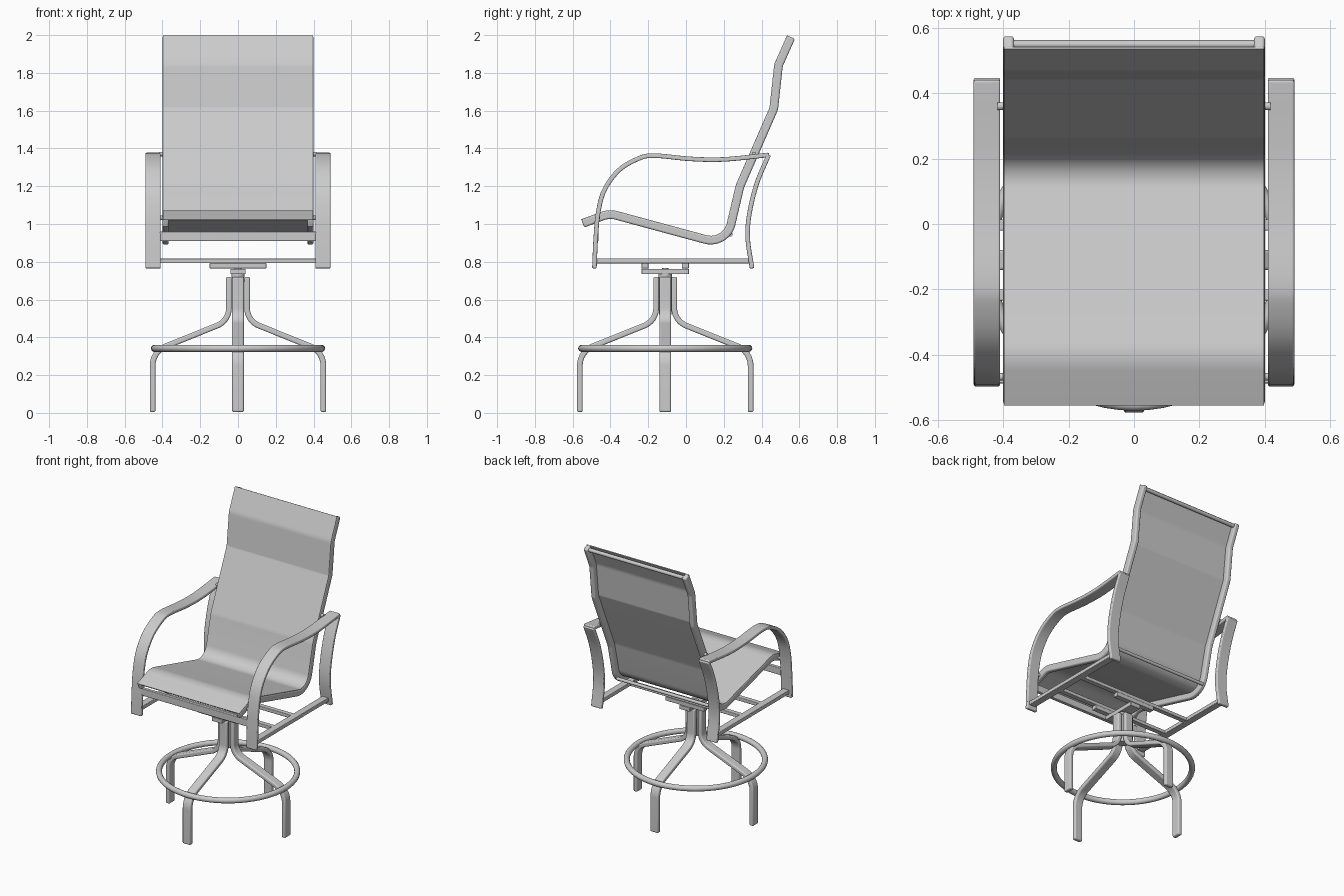
import bpy, bmesh, math
from mathutils import Vector, Matrix

old = bpy.data.objects.get("Cube")
if old:
    bpy.data.objects.remove(old, do_unlink=True)

GREY = (0.6, 0.6, 0.6, 1)
mat = bpy.data.materials.new("warm_grey")
mat.use_nodes = True
mat.diffuse_color = GREY
mat.node_tree.nodes["Principled BSDF"].inputs["Base Color"].default_value = GREY
HUB_Y = -0.11


def finish(name, bm, bevel=0.0):
    bmesh.ops.recalc_face_normals(bm, faces=bm.faces)
    me = bpy.data.meshes.new(name)
    bm.to_mesh(me)
    bm.free()
    me.materials.append(mat)
    ob = bpy.data.objects.new(name, me)
    bpy.context.collection.objects.link(ob)
    if bevel:
        mod = ob.modifiers.new("soft_edges", "BEVEL")
        mod.width, mod.segments, mod.limit_method = bevel, 3, "ANGLE"
        mod.angle_limit = math.radians(50)
    bpy.ops.object.select_all(action="DESELECT")
    ob.select_set(True)
    bpy.context.view_layer.objects.active = ob
    bpy.ops.object.shade_smooth_by_angle(angle=math.radians(35))
    return ob


def fillet(points, steps=8):
    """Round the corners of a path of (u, v, radius)."""
    pts = [Vector(p[:2]) for p in points]
    out = [pts[0]]
    for i in range(1, len(pts) - 1):
        a, b = (pts[i - 1] - pts[i]).normalized(), (pts[i + 1] - pts[i]).normalized()
        turn = math.pi - a.angle(b)
        reach = points[i][2] * math.tan(turn / 2)
        p, q = pts[i] + a * reach, pts[i] + b * reach
        centre = pts[i] + (a + b).normalized() * points[i][2] / math.cos(turn / 2)
        for k in range(steps + 1):
            d = (p - centre).lerp(q - centre, k / steps).normalized()
            out.append(centre + d * points[i][2])
    return out + [pts[-1]]


def spline(points, steps=6):
    """Smooth curve through the given points."""
    p = [Vector(q) for q in points]
    p = [2 * p[0] - p[1]] + p + [2 * p[-1] - p[-2]]
    out = []
    for a, b, c, d in zip(p, p[1:], p[2:], p[3:]):
        for k in range(steps):
            t = k / steps
            out.append(0.5 * (2 * b + (c - a) * t + (2 * a - 5 * b + 4 * c - d) * t ** 2
                              + (3 * b - a - 3 * c + d) * t ** 3))
    return out + [p[-2]]


def band(name, path, x0, x1, low, high, bevel=0.0, place=None):
    """Sweep a flat bar along a path in the YZ plane, offset low..high from it."""
    bm = bmesh.new()
    rings = []
    for i, p in enumerate(path):
        before = (p - path[i - 1]).normalized() if i else None
        after = (path[i + 1] - p).normalized() if i < len(path) - 1 else None
        t = ((before or after) + (after or before)).normalized()
        n = Vector((-t.y, t.x))
        rings.append([bm.verts.new((x, *(p + n * o)))
                      for x, o in ((x0, low), (x1, low), (x1, high), (x0, high))])
    for r, s in zip(rings, rings[1:]):
        for k in range(4):
            bm.faces.new((r[k], r[(k + 1) % 4], s[(k + 1) % 4], s[k]))
    bm.faces.new(rings[0])
    bm.faces.new(rings[-1])
    if place:
        bm.transform(place)
    return finish(name, bm, bevel)


def box(name, centre, size, bevel=0.004):
    bm = bmesh.new()
    bmesh.ops.create_cube(bm, size=1, matrix=Matrix.Translation(centre) @ Matrix.Diagonal((*size, 1)))
    return finish(name, bm, bevel)


def rod(name, centre, radius, length, axis="Z"):
    turn = Matrix.Rotation(math.pi / 2, 4, "Y") if axis == "X" else Matrix()
    bm = bmesh.new()
    bmesh.ops.create_cone(bm, cap_ends=True, segments=24, radius1=radius, radius2=radius,
                          depth=length, matrix=Matrix.Translation(centre) @ turn)
    return finish(name, bm)


# Sling seat and its side rails share one profile
sling = fillet([(-0.547, 1.003, 0), (-0.405, 1.055, 0.12), (0.213, 0.888, 0.11),
                (0.286, 1.2, 0.12), (0.465, 1.61, 0.06), (0.49, 1.84, 0.08), (0.556, 1.989, 0)])
band("sling_fabric", sling, -0.398, 0.398, 0.017, 0.0235)
arm = spline([(-0.485, 0.765), (-0.478, 0.92), (-0.465, 1.06), (-0.432, 1.18), (-0.355, 1.285),
              (-0.25, 1.347), (-0.165, 1.362), (0.02, 1.345), (0.2, 1.342), (0.44, 1.366)])
rear = spline([(0.438, 1.366), (0.375, 1.215), (0.335, 1.05), (0.327, 0.92), (0.35, 0.765)])

for side, s in (("left", 1), ("right", -1)):
    band(side + "_sling_rail", sling, s * 0.367, s * 0.4, -0.0225, 0.0225, 0.009)
    band(side + "_armrest", arm, s * 0.409, s * 0.49, -0.012, 0.012, 0.006)
    band(side + "_rear_support", rear, s * 0.409, s * 0.49, -0.012, 0.012, 0.006)
    box(side + "_lower_bar", (s * 0.45, -0.07, 0.805), (0.05, 0.83, 0.027))
    for y, z in ((-0.467, 1.032), (0.36, 1.37)):
        rod(side + "_spacer", (s * 0.403, y, z), 0.012, 0.03, "X")

# Cross members
box("front_crossbar", (0, -0.475, 0.935), (0.83, 0.024, 0.05))
rod("seat_rod", (0, 0.236, 0.945), 0.011, 0.75, "X")
rod("top_rod", (0, 0.549, 1.972), 0.013, 0.75, "X")

# Swivel mount
for y in (-0.217, -0.003):
    box("lower_crossbar", (0, y, 0.805), (0.88, 0.034, 0.025))
    box("mount_plate", (0, y, 0.779), (0.3, 0.036, 0.028), 0.002)
box("mount_strap", (0, HUB_Y, 0.749), (0.08, 0.25, 0.028), 0.002)
rod("swivel_bolt", (0, HUB_Y, 0.75), 0.018, 0.036)
rod("swivel_collar", (0, HUB_Y, 0.727), 0.035, 0.02)
rod("pedestal_post", (0, HUB_Y, 0.62), 0.032, 0.2)

# Four bent legs and the foot ring
leg = fillet([(0.048, 0.72, 0), (0.048, 0.487, 0.1), (0.452, 0.325, 0.11), (0.452, 0.005, 0)])
for i, name in enumerate(("rear_leg", "left_leg", "front_leg", "right_leg")):
    band(name, leg, -0.031, 0.031, -0.015, 0.015, 0.008,
         Matrix.Translation((0, HUB_Y, 0)) @ Matrix.Rotation(-i * math.pi / 2, 4, "Z"))
bpy.ops.mesh.primitive_torus_add(location=(0, HUB_Y, 0.342), major_radius=0.442, minor_radius=0.019,
                                 major_segments=64, minor_segments=14)
ring = bpy.context.object
ring.name = "foot_ring"
ring.data.materials.append(mat)
bpy.ops.object.shade_smooth()
